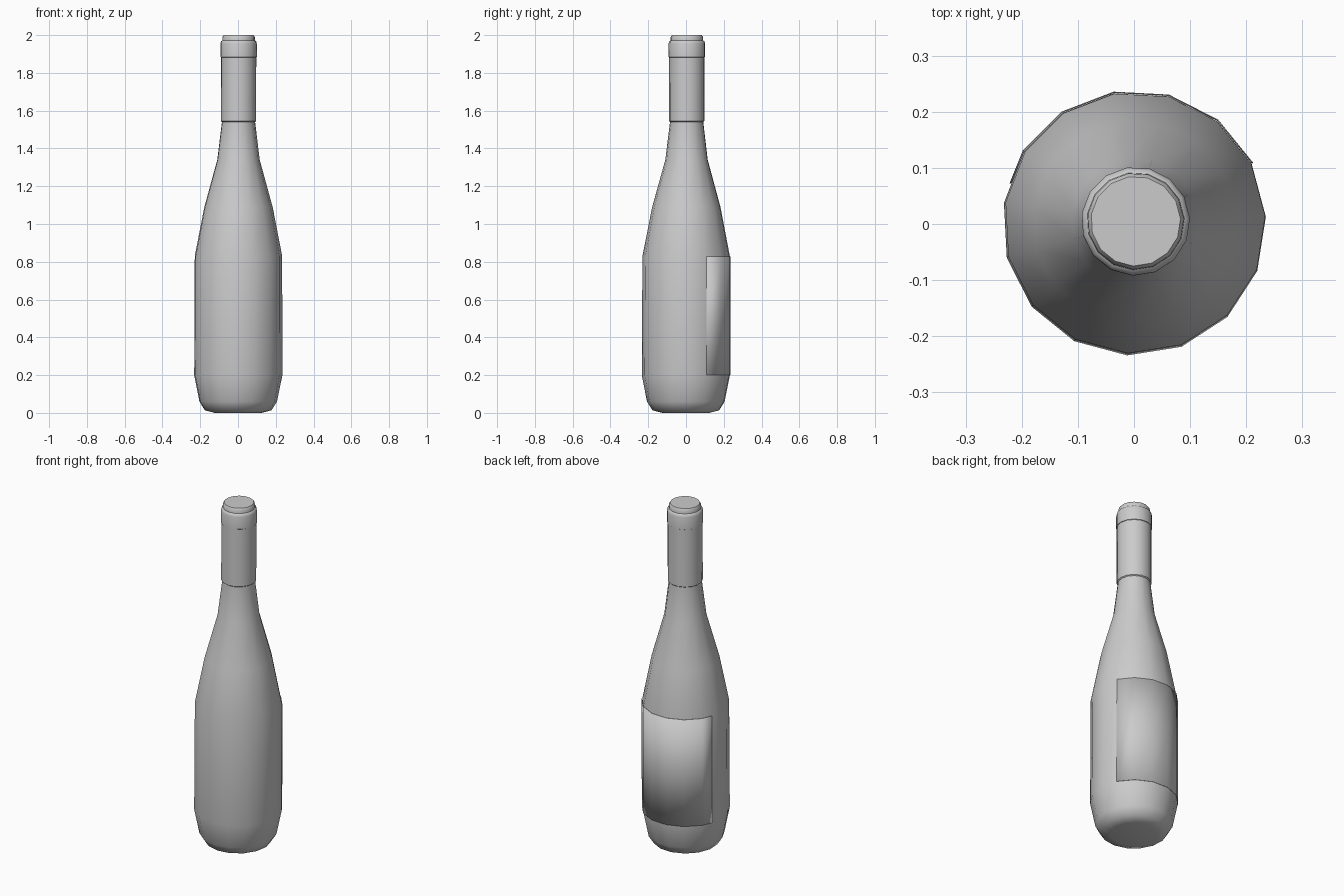
import bpy, bmesh, math

if "Cube" in bpy.data.objects:
    bpy.data.objects.remove(bpy.data.objects["Cube"])

SIDES = 15
START = 3.0  # angle of the first edge, degrees


def lean(z):
    # the axis drifts very slightly towards +x, +y on the way up
    return 0.003 * z / 2, 0.005 * z / 2


def point(r, deg, z):
    dx, dy = lean(z)
    a = math.radians(deg)
    return (dx + r * math.cos(a), dy + r * math.sin(a), z)


def finish(name, bm, angle=40):
    bmesh.ops.recalc_face_normals(bm, faces=bm.faces)
    mesh = bpy.data.meshes.new(name)
    bm.to_mesh(mesh)
    bm.free()
    obj = bpy.data.objects.new(name, mesh)
    bpy.context.collection.objects.link(obj)
    bpy.ops.object.select_all(action='DESELECT')
    obj.select_set(True)
    bpy.context.view_layer.objects.active = obj
    bpy.ops.object.shade_smooth_by_angle(angle=math.radians(angle))
    return obj


def lathe(name, profile, angle=40):
    bm = bmesh.new()
    rings = [[bm.verts.new(point(r, START + i * 360 / SIDES, z)) for i in range(SIDES)]
             for r, z in profile]
    for a, b in zip(rings, rings[1:]):
        for i in range(SIDES):
            j = (i + 1) % SIDES
            bm.faces.new((a[i], a[j], b[j], b[i]))
    bm.faces.new(rings[0])
    bm.faces.new(rings[-1])
    return finish(name, bm, angle)


# glass body: base, straight wall, tapering shoulder, neck
lathe("bottle_body", [
    (0.125, 0.0), (0.178, 0.014), (0.207, 0.06), (0.235, 0.2), (0.233, 0.83),
    (0.182, 1.09), (0.113, 1.34), (0.088, 1.545), (0.086, 1.9)], 50)

# foil sleeve around the neck
lathe("neck_foil", [(0.088, 1.54), (0.094, 1.545), (0.094, 1.885)])

# lip ring and rounded flat top
lathe("lip_cap", [
    (0.090, 1.88), (0.097, 1.884), (0.097, 1.955), (0.093, 1.968),
    (0.087, 1.972), (0.086, 1.99), (0.080, 2.0)], 50)

# paper label wrapped round the back of the body
bm = bmesh.new()
columns = []
for deg, r in [(27, 1), (51, 1), (75, 1), (99, 1), (123, 1), (147, 1), (162, 0.983)]:
    columns.append([bm.verts.new(point(rad * r, deg, z)) for rad, z in
                    ((0.2365, 0.2), (0.2365, 0.2 + 0.315), (0.2355, 0.828))])
for a, b in zip(columns, columns[1:]):
    for k in range(2):
        bm.faces.new((a[k], b[k], b[k + 1], a[k + 1]))
label = finish("label", bm)
solid = label.modifiers.new("thickness", 'SOLIDIFY')
solid.thickness = 0.002
solid.offset = 0
